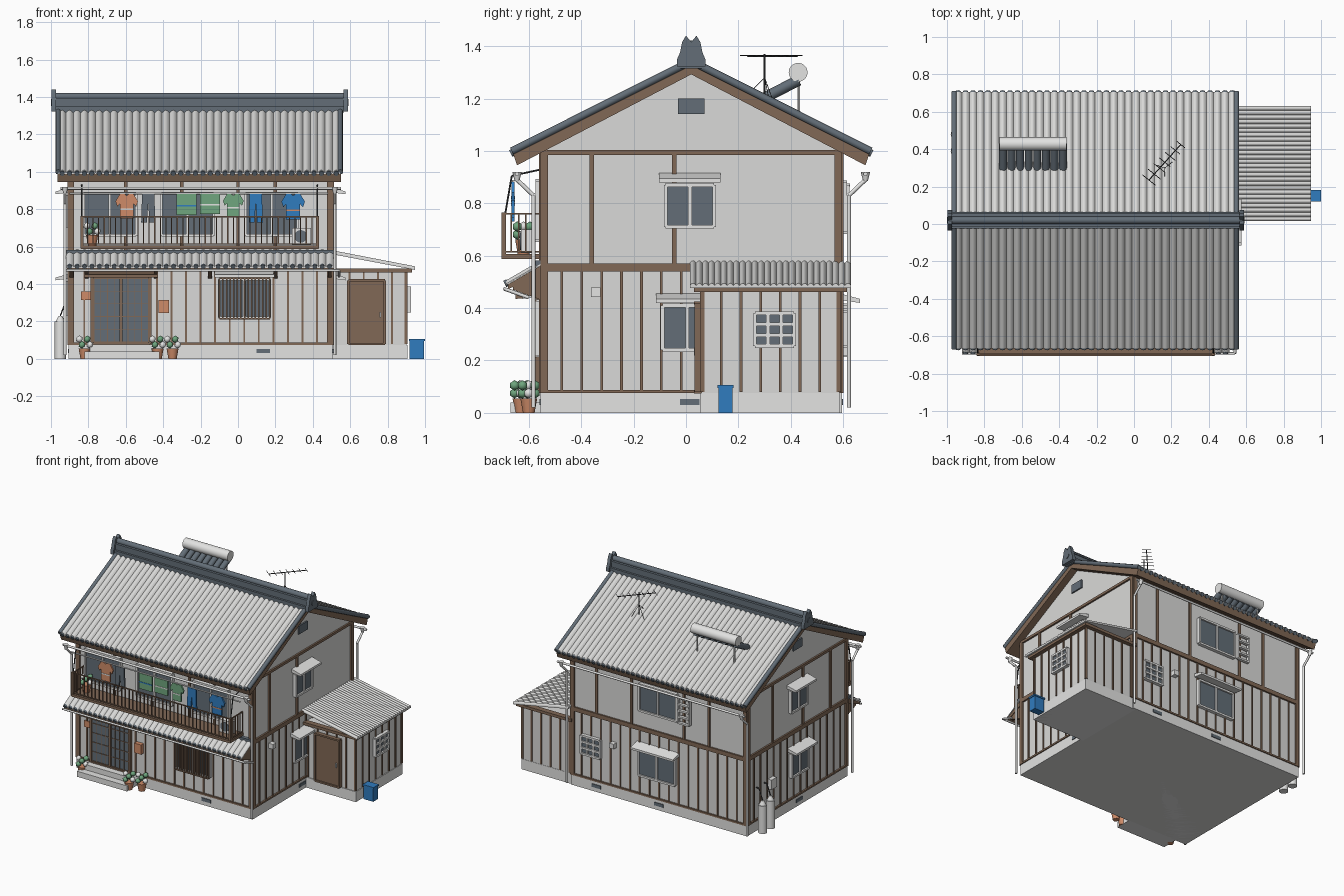
import bpy, bmesh, math
from mathutils import Vector, Matrix

cube = bpy.data.objects.get("Cube")
if cube:
    bpy.data.objects.remove(cube, do_unlink=True)

COLOURS = {
    "plaster": (0.70, 0.70, 0.69), "pale_trim": (0.77, 0.77, 0.76),
    "wood": (0.22, 0.14, 0.092), "slate": (0.125, 0.155, 0.185),
    "dark_metal": (0.05, 0.052, 0.055), "terracotta": (0.62, 0.26, 0.14),
    "green": (0.16, 0.38, 0.21), "blue": (0.03, 0.20, 0.52),
}
groups = {}

# Wall frames: (outward axis, sign, base); u runs along, d outward, z up
WORLD, SIDE = ("y", 1, 0), ("x", 1, 0)
FRONT, BACK = ("y", -1, -0.55), ("y", 1, 0.59)
RIGHT, LEFT = ("x", 1, 0.5), ("x", -1, -0.9)
ANNEX_SIDE, ANNEX_FRONT, ANNEX_BACK = ("x", 1, 0.9), ("y", -1, 0.06), ("y", 1, 0.585)


def at(wall, u, d, z):
    axis, sign, base = wall
    return (u, base + sign * d, z) if axis == "y" else (base + sign * d, u, z)


def mesh(name, mat):
    return groups.setdefault(name, (bmesh.new(), mat))[0]


def loft(name, mat, a, b):
    bm = mesh(name, mat)
    va, vb = [bm.verts.new(p) for p in a], [bm.verts.new(p) for p in b]
    bm.faces.new(va[::-1])
    bm.faces.new(vb)
    for i in range(len(va)):
        j = (i + 1) % len(va)
        bm.faces.new((va[i], va[j], vb[j], vb[i]))


def prism(name, mat, wall, u0, u1, pts):
    loft(name, mat, [at(wall, u0, d, z) for d, z in pts], [at(wall, u1, d, z) for d, z in pts])


def box(name, mat, wall, u0, u1, d0, d1, z0, z1):
    prism(name, mat, wall, u0, u1, [(d0, z0), (d1, z0), (d1, z1), (d0, z1)])


def tube(name, mat, pts, r, n=8, r1=None):
    for p, q in zip(pts, pts[1:]):
        p, q = Vector(p), Vector(q)
        rot = (q - p).to_track_quat("Z", "Y")
        ring = [rot @ Vector((math.cos(t), math.sin(t), 0)) for t in [2 * math.pi * i / n for i in range(n)]]
        loft(name, mat, [p + v * r for v in ring], [q + v * (r1 or r) for v in ring])


def grid(name, mat, wall, u0, u1, z0, z1, nu, nz, t, d0, d1):
    for i in range(nu + 1):
        u = u0 + (u1 - u0) * i / nu
        box(name, mat, wall, u - t / 2, u + t / 2, d0, d1, z0, z1)
    for i in range(nz + 1):
        z = z0 + (z1 - z0) * i / nz
        box(name, mat, wall, u0, u1, d0, d1 + 0.001, z - t / 2, z + t / 2)


def corrugated(name, mat, wall, u0, u1, start, end, rolls, amp, steps=6):
    prof = [(u0 + (u1 - u0) * i / (rolls * steps), amp * abs(math.sin(math.pi * i / steps)) + 0.002)
            for i in range(rolls * steps + 1)] + [(u1, -0.004), (u0, -0.004)]
    loft(name, mat, *[[at(wall, u, d, z + h) for u, h in prof] for d, z in (start, end)])


def window(name, wall, c, w, z0, z1, hood=True, nu=2, nz=1):
    u0, u1 = c - w / 2, c + w / 2
    box(name + "_glass", "slate", wall, u0, u1, 0, 0.014, z0, z1)
    grid(name + "_frame", "pale_trim", wall, u0, u1, z0, z1, nu, nz, 0.014, 0, 0.024)
    if hood:
        prism(name + "_hood", "pale_trim", wall, u0 - 0.025, u1 + 0.025,
              [(0, z1 + 0.045), (0.075, z1 + 0.025), (0.075, z1 + 0.01), (0, z1 + 0.02)])


# House body with gables, and annex
prism("house_walls", "plaster", WORLD, -0.9, 0.5,
      [(-0.55, 0), (0.59, 0), (0.59, 1.01), (0.02, 1.3), (-0.55, 1.01)])
box("foundation", "pale_trim", WORLD, -0.905, 0.505, -0.555, 0.595, 0, 0.075)
box("annex_walls", "plaster", WORLD, 0.48, 0.9, 0.06, 0.585, 0, 0.475)
box("annex_foundation", "pale_trim", WORLD, 0.48, 0.905, 0.055, 0.587, 0, 0.075)

# Timber frame: corner posts, beams, upper posts, lower battens
for wall, u0, u1, posts in ((FRONT, -0.9, 0.5, (-0.6, -0.3, 0, 0.2)), (BACK, -0.9, 0.5, (-0.6, -0.4, 0.02, 0.3)),
                            (RIGHT, -0.55, 0.59, (-0.36, -0.045)), (LEFT, -0.55, 0.59, (-0.36, -0.045, 0.3))):
    for u in (u0 + 0.009, u1 - 0.009):
        box("corner_posts", "wood", wall, u - 0.014, u + 0.014, -0.01, 0.012, 0.075, 1.0)
    for z, h in ((0.075, 0.012), (0.54, 0.03), (0.985, 0.018)):
        box("wall_beams", "wood", wall, u0, u1, -0.01, 0.012, z, z + h)
    for u in posts:
        box("upper_posts", "wood", wall, u - 0.009, u + 0.009, -0.01, 0.009, 0.56, 0.99)
    count = round((u1 - u0) / 0.078)
    for i in range(1, count):
        u = u0 + (u1 - u0) * i / count
        box("lower_battens", "wood", wall, u - 0.005, u + 0.005, -0.01, 0.007, 0.08, 0.545)
for wall, u0, u1 in ((ANNEX_SIDE, 0.06, 0.585), (ANNEX_BACK, 0.52, 0.9), (ANNEX_FRONT, 0.52, 0.9)):
    count = round((u1 - u0) / 0.078)
    for i in range(count + 1):
        u = u0 + (u1 - u0) * i / count
        box("annex_battens", "wood", wall, u - 0.005, u + 0.005, -0.01, 0.007, 0.08, 0.47)
    box("annex_beams", "wood", wall, u0 - 0.03, u1 + 0.03, -0.01, 0.03, 0.462, 0.482)

# Main roof
prism("roof_deck", "wood", WORLD, -0.965, 0.55,
      [(-0.66, 0.99), (0.02, 1.33), (0.7, 0.99), (0.685, 0.945), (0.02, 1.292), (-0.645, 0.945)])
for s in (-1, 1):
    eave = 0.02 + s * 0.685
    corrugated("roof_tiles", "plaster", WORLD, -0.96, 0.545, (0.02, 1.335), (eave, 0.9925), 38, 0.015)
    for i in range(38):
        x = -0.96 + 1.505 * (i + 0.5) / 38
        tube("eave_caps", "slate", [(x, eave - s * 0.012, 0.998), (x, eave + s * 0.004, 0.99)], 0.014)
    for x in (-0.962, 0.547):
        tube("rake_caps", "slate", [(x, 0.02, 1.342), (x, eave, 0.999)], 0.015)
    # Gutters and downpipes
    lip, pipe = 0.02 + s * 0.665, 0.02 + s * 0.602
    tube("gutters", "pale_trim", [(-0.95, lip, 0.912), (0.55, lip, 0.912)], 0.008)
    for x in (-0.925, 0.518):
        tube("pipe_funnels", "pale_trim", [(x, lip, 0.885), (x, lip, 0.92)], 0.009, 8, 0.018)
        tube("downpipes", "pale_trim", [(x, lip, 0.89), (x, pipe, 0.83), (x, pipe, 0.02)], 0.008)

# Ridge and end ornaments
for x, half, z0, z1 in ((0, 0.045, 1.315, 1.35), (0.005, 0.03, 1.35, 1.385), (0.01, 0.036, 1.385, 1.395)):
    box("ridge", "slate", WORLD, -0.975 - x, 0.565 + x, 0.02 - half, 0.02 + half, z0, z1)
tube("ridge_roll", "slate", [(-0.99, 0.02, 1.402), (0.58, 0.02, 1.402)], 0.02, 12)
half = [(0, 1.415), (0.02, 1.44), (0.035, 1.415), (0.043, 1.375), (0.054, 1.35), (0.054, 1.322)]
outline = [(0.02 + y, z) for y, z in half] + [(0.02 - y, z) for y, z in half[:0:-1]]
for x, out in ((-0.985, -1), (0.575, 1)):
    prism("ridge_ornaments", "slate", WORLD, x - 0.012, x + 0.012, outline)
    tube("ornament_bosses", "slate", [(x, 0.02, 1.37), (x + out * 0.016, 0.02, 1.37)], 0.018, 12)
    box("gable_vents", "slate", RIGHT if out > 0 else LEFT, -0.03, 0.07, 0, 0.01, 1.14, 1.2)

# Pent roof over the ground floor
prism("pent_roof_deck", "wood", FRONT, -0.915, 0.505, [(0, 0.565), (0.13, 0.49), (0.13, 0.472), (0, 0.53)])
corrugated("pent_roof_tiles", "plaster", FRONT, -0.92, 0.51, (0, 0.57), (0.138, 0.49), 36, 0.013)
box("pent_roof_flashing", "slate", FRONT, -0.92, 0.51, 0, 0.025, 0.562, 0.582)
for i in range(36):
    x = -0.92 + 1.43 * (i + 0.5) / 36
    tube("pent_caps", "slate", [(x, -0.68, 0.498), (x, -0.692, 0.492)], 0.013)
for x in (-0.89, -0.81, -0.44, -0.15, 0.2, 0.49):
    prism("pent_brackets", "wood", FRONT, x - 0.01, x + 0.01, [(0, 0.55), (0.11, 0.485), (0.11, 0.47), (0, 0.43)])
box("pent_beam", "wood", FRONT, -0.9, 0.5, 0, 0.02, 0.468, 0.488)
tube("pent_gutter", "pale_trim", [(-0.92, -0.692, 0.473), (0.54, -0.692, 0.473), (0.54, -0.6, 0.44)], 0.007)

# Annex roof and door
prism("annex_roof_sheet", "plaster", SIDE, 0.015, 0.63, [(0.5, 0.568), (0.945, 0.482), (0.945, 0.476), (0.5, 0.56)])
corrugated("annex_roof", "plaster", SIDE, 0.015, 0.63, (0.5, 0.57), (0.945, 0.484), 26, 0.009)
box("annex_door", "wood", ANNEX_FRONT, 0.595, 0.78, 0, 0.018, 0.08, 0.42)
grid("annex_door_frame", "wood", ANNEX_FRONT, 0.59, 0.785, 0.08, 0.42, 1, 1, 0.012, 0, 0.028)
box("door_handle", "pale_trim", ANNEX_FRONT, 0.757, 0.765, 0, 0.03, 0.22, 0.25)

# Entrance: sliding door, canopy and steps
box("entrance_glass", "slate", FRONT, -0.78, -0.47, 0, 0.015, 0.08, 0.44)
grid("entrance_lattice", "wood", FRONT, -0.77, -0.48, 0.09, 0.43, 8, 5, 0.004, 0, 0.018)
grid("entrance_frame", "wood", FRONT, -0.78, -0.47, 0.08, 0.44, 2, 1, 0.016, 0, 0.024)
prism("entrance_canopy", "wood", FRONT, -0.82, -0.43, [(0, 0.468), (0.1, 0.45), (0.1, 0.435), (0, 0.445)])
box("entrance_step", "pale_trim", FRONT, -0.82, -0.42, 0, 0.12, 0, 0.04)
box("entrance_step", "pale_trim", FRONT, -0.79, -0.45, 0, 0.07, 0.04, 0.078)
box("post_box", "terracotta", FRONT, -0.425, -0.37, 0, 0.03, 0.245, 0.315)
box("name_plate", "terracotta", FRONT, -0.84, -0.785, 0, 0.01, 0.315, 0.36)

# Windows on every wall
for x in (-0.685, -0.27, 0.18):
    window("balcony_window", FRONT, x, 0.28, 0.66, 0.885, False)
for wall in (RIGHT, LEFT):
    window("side_upper_window", wall, 0.015, 0.185, 0.71, 0.87)
    window("side_lower_window", wall, 0.005, 0.19, 0.24, 0.41)
window("back_upper_window", BACK, -0.2, 0.3, 0.69, 0.88, False)
window("back_lower_window", BACK, -0.19, 0.29, 0.22, 0.41)
window("back_small_window", BACK, 0.34, 0.15, 0.255, 0.385, False, 3, 3)
window("annex_window", ANNEX_SIDE, 0.338, 0.15, 0.255, 0.38, False, 3, 3)
window("front_window", FRONT, 0.035, 0.27, 0.22, 0.425)
grid("front_window_bars", "wood", FRONT, -0.1, 0.17, 0.215, 0.43, 14, 1, 0.008, 0.02, 0.034)
grid("back_rack", "pale_trim", BACK, -0.46, -0.37, 0.69, 0.87, 1, 4, 0.012, 0.015, 0.035)
for wall, u in ((FRONT, 0.135), (RIGHT, 0.015), (BACK, -0.2), (BACK, 0.3), (LEFT, 0)):
    box("floor_vents", "slate", wall, u - 0.037, u + 0.037, 0, 0.01, 0.03, 0.053)
for wall, u, z in ((RIGHT, -0.345, 0.46), (BACK, 0.16, 0.38)):
    box("wall_lamps", "pale_trim", wall, u - 0.018, u + 0.018, 0, 0.035, z - 0.018, z + 0.018)

# Balcony with railing, cooling unit and poles
box("balcony_floor", "wood", FRONT, -0.84, 0.43, 0, 0.155, 0.588, 0.606)
grid("balcony_railing", "wood", FRONT, -0.835, 0.425, 0.615, 0.76, 42, 1, 0.006, 0.142, 0.149)
for x in (-0.835, 0.425):
    grid("balcony_railing", "wood", SIDE, -0.695, -0.555, 0.615, 0.76, 5, 1, 0.006, x - 0.003, x + 0.003)
    box("balcony_posts", "wood", FRONT, x - 0.008, x + 0.008, 0.138, 0.154, 0.59, 0.765)
    tube("pole_brackets", "dark_metal", [(x, -0.69, 0.76), (x, -0.665, 0.905), (x, -0.55, 0.93)], 0.004, 6)
tube("laundry_pole", "pale_trim", [(-0.9, -0.66, 0.885), (0.48, -0.66, 0.885)], 0.005)
box("cooling_unit", "pale_trim", FRONT, 0.29, 0.39, 0.03, 0.08, 0.61, 0.7)
tube("cooling_fan", "slate", [(0.335, -0.63, 0.655), (0.335, -0.633, 0.655)], 0.034, 16)

# Laundry
TOWEL = [(-0.5, 0), (0.5, 0), (0.5, 1), (-0.5, 1)]
TROUSERS = [(-0.5, 0), (-0.1, 0), (0, 0.65), (0.1, 0), (0.5, 0), (0.44, 1), (-0.44, 1)]
side = [(0.3, 0), (0.3, 0.6), (0.42, 0.48), (0.5, 0.7), (0.3, 1), (0.1, 1)]
SHIRT = side + [(0, 0.93)] + [(-a, b) for a, b in side[::-1]]
for name, mat, shape, x, w, z, stripe in (
        ("orange_shirt", "terracotta", SHIRT, -0.595, 0.12, 0.75, "pale_trim"),
        ("grey_trousers", "slate", TROUSERS, -0.48, 0.075, 0.73, None),
        ("left_towel", "green", TOWEL, -0.275, 0.105, 0.77, "blue"),
        ("right_towel", "green", TOWEL, -0.15, 0.105, 0.775, "pale_trim"),
        ("green_shirt", "green", SHIRT, -0.025, 0.11, 0.76, "pale_trim"),
        ("blue_trousers", "blue", TROUSERS, 0.095, 0.075, 0.73, None),
        ("blue_shirt", "blue", SHIRT, 0.295, 0.125, 0.745, "terracotta")):
    prism(name, mat, SIDE, -0.666, -0.654, [(x + a * w, z + b * (0.882 - z)) for a, b in shape])
    if stripe:
        reach = w * (0.5 if shape is TOWEL else 0.3)
        box(name + "_stripe", stripe, SIDE, -0.668, -0.652, x - reach, x + reach, z + 0.045, z + 0.053)

# Potted plants
for x, y, z in ((-0.82, -0.61, 0), (-0.43, -0.63, 0), (-0.35, -0.6, 0), (-0.78, -0.62, 0.606)):
    tube("flower_pots", "terracotta", [(x, y, z), (x, y, z + 0.055)], 0.022, 12, 0.032)
    for i in range(6):
        a = i * math.pi / 3
        spot = Vector((x + 0.028 * math.cos(a), y + 0.028 * math.sin(a), z + 0.075 + 0.03 * (i % 2)))
        name, mat = ("plant_flowers", "pale_trim") if i % 3 == 0 else ("plant_leaves", "green")
        bmesh.ops.create_icosphere(mesh(name, mat), subdivisions=1, radius=0.02, matrix=Matrix.Translation(spot))

# Gas cylinders, meter and bin
for y in (0.39, 0.48):
    tube("gas_cylinders", "pale_trim", [(-0.95, y, 0), (-0.95, y, 0.2)], 0.03, 16)
    tube("gas_cylinder_necks", "pale_trim", [(-0.95, y, 0.2), (-0.95, y, 0.23)], 0.024, 12, 0.01)
    tube("gas_pipes", "dark_metal", [(-0.95, y, 0.23), (-0.92, y, 0.31), (-0.9, y, 0.31)], 0.004, 6)
box("gas_meter", "pale_trim", LEFT, 0.29, 0.35, 0, 0.03, 0.25, 0.32)
box("bin", "blue", WORLD, 0.918, 0.995, 0.125, 0.177, 0, 0.095)
box("bin_lid", "blue", WORLD, 0.913, 1.0, 0.12, 0.182, 0.095, 0.106)

# Rooftop water heater
tube("heater_tank", "pale_trim", [(-0.72, 0.428, 1.3), (-0.36, 0.428, 1.3)], 0.036, 20)
for i in range(8):
    x = -0.7 + 0.32 * i / 7
    tube("heater_tubes", "slate", [(x, 0.295, 1.2), (x, 0.43, 1.27)], 0.021)
for x in (-0.69, -0.39):
    tube("heater_legs", "pale_trim", [(x, 0.43, 1.28), (x, 0.43, 1.12)], 0.006, 6)

# Aerial
tube("aerial_mast", "dark_metal", [(0.165, 0.3, 1.18), (0.165, 0.3, 1.37)], 0.004, 6)
tube("aerial_boom", "dark_metal", [(0.08, 0.235, 1.362), (0.25, 0.425, 1.362)], 0.003, 6)
for i in range(7):
    x, y = 0.08 + 0.17 * i / 6, 0.235 + 0.19 * i / 6
    r = 0.035 - 0.002 * i
    tube("aerial_elements", "dark_metal", [(x - r, y + r * 0.8, 1.364), (x + r, y - r * 0.8, 1.364)], 0.002, 6)
for dx, dy in ((-0.06, 0.02), (0.05, 0.04), (0, -0.06)):
    tube("aerial_stays", "dark_metal", [(0.165, 0.3, 1.28), (0.165 + dx, 0.3 + dy, 1.19 - dy / 2)], 0.0015, 5)

# Materials and objects
mats = {}
for name, rgb in COLOURS.items():
    m = mats[name] = bpy.data.materials.new(name)
    m.use_nodes = True
    m.diffuse_color = (*rgb, 1)
    m.node_tree.nodes["Principled BSDF"].inputs["Base Color"].default_value = (*rgb, 1)
bpy.ops.object.select_all(action="DESELECT")
for name, (bm, mat) in groups.items():
    bmesh.ops.recalc_face_normals(bm, faces=bm.faces)
    me = bpy.data.meshes.new(name)
    bm.to_mesh(me)
    bm.free()
    me.materials.append(mats[mat])
    ob = bpy.data.objects.new(name, me)
    bpy.context.collection.objects.link(ob)
    ob.select_set(True)
    bpy.context.view_layer.objects.active = ob
bpy.ops.object.shade_smooth_by_angle(angle=math.radians(46))
